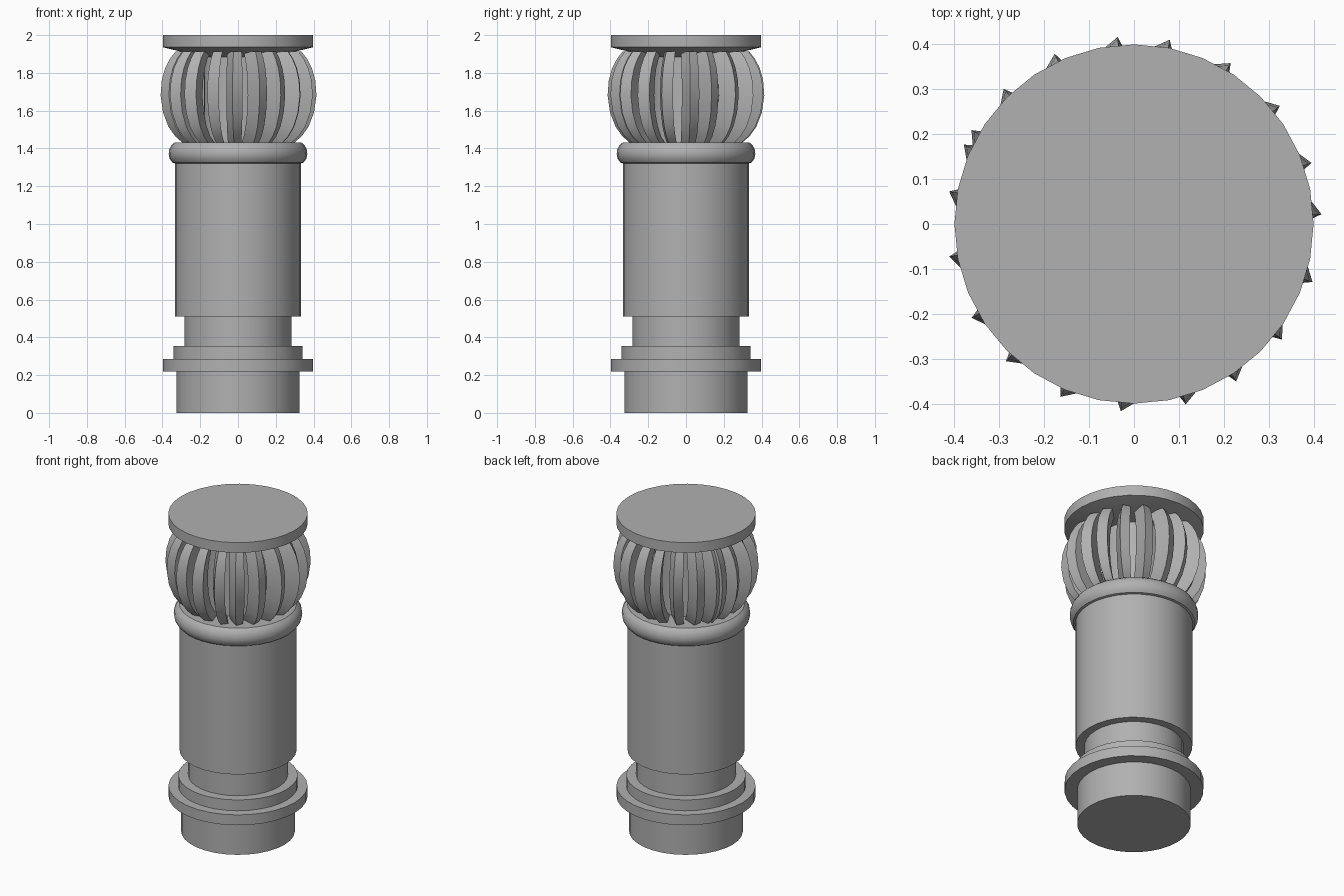
import bpy, bmesh
from math import cos, sin, radians, tau

if "Cube" in bpy.data.objects:
    bpy.data.objects.remove(bpy.data.objects["Cube"])

grey = bpy.data.materials.new("dark_grey")
grey.diffuse_color = (.44, .44, .44, 1)
grey.use_nodes = True
grey.node_tree.nodes["Principled BSDF"].inputs["Base Color"].default_value = grey.diffuse_color

def finish(name, bm, angle=35):
    bmesh.ops.recalc_face_normals(bm, faces=bm.faces)
    mesh = bpy.data.meshes.new(name)
    bm.to_mesh(mesh)
    bm.free()
    mesh.materials.append(grey)
    obj = bpy.data.objects.new(name, mesh)
    bpy.context.collection.objects.link(obj)
    bpy.ops.object.select_all(action='DESELECT')
    obj.select_set(True)
    bpy.context.view_layer.objects.active = obj
    bpy.ops.object.shade_smooth_by_angle(angle=radians(angle))
    return obj

def skin(bm, rings):
    """Join closed rings of points with quads and cap both ends."""
    rings = [[bm.verts.new(p) for p in ring] for ring in rings]
    n = len(rings[0])
    for a, b in zip(rings, rings[1:]):
        for i in range(n):
            j = (i + 1) % n
            bm.faces.new((a[i], a[j], b[j], b[i]))
    bm.faces.new(rings[0][::-1])
    bm.faces.new(rings[-1])

def lathe(name, profile, sides=32):
    bm = bmesh.new()
    skin(bm, [[(r * cos(tau * i / sides), r * sin(tau * i / sides), z)
               for i in range(sides)] for r, z in profile])
    return finish(name, bm)

# stepped base, flange and shaft
lathe("pedestal", [(.325, 0), (.325, .22), (.397, .22), (.397, .285),
                   (.341, .285), (.341, .353), (.284, .353), (.284, .51),
                   (.334, .51), (.334, 1.34)])

# rounded collar on top of the shaft
lathe("collar", [(.33, 1.32), (.347, 1.325), (.362, 1.345), (.367, 1.37),
                 (.364, 1.395), (.352, 1.418), (.335, 1.432)])

# inner core hidden behind the ribs
lathe("core", [(.18, 1.42), (.18, 1.9)])

# lid with a conical underside
lathe("lid", [(.19, 1.885), (.398, 1.936), (.398, 2.0)])

# curved, slanted ribs forming the bulb
arc = [(.298, 1.43), (.338, 1.465), (.374, 1.515), (.403, 1.59), (.416, 1.68),
       (.41, 1.76), (.392, 1.825), (.366, 1.875), (.337, 1.912)]
angles = [3, 19, 39, 59, 79, 95, 115, 134, 150, 155, 170, 190, 210, 227,
          247, 266, 286, 303, 322, 342]
bm = bmesh.new()
for a in angles:
    rings = []
    for r, z in arc:
        w, d = .062 * r / .416, .1
        t, f, s = radians(a), radians(a + 125), radians(a + 203)
        x, y = r * cos(t), r * sin(t)
        wx, wy = w * cos(f), w * sin(f)
        dx, dy = d * cos(s), d * sin(s)
        rings.append([(x, y, z), (x + wx, y + wy, z),
                      (x + wx + dx, y + wy + dy, z), (x + dx, y + dy, z)])
    skin(bm, rings)
finish("bulb_ribs", bm)
